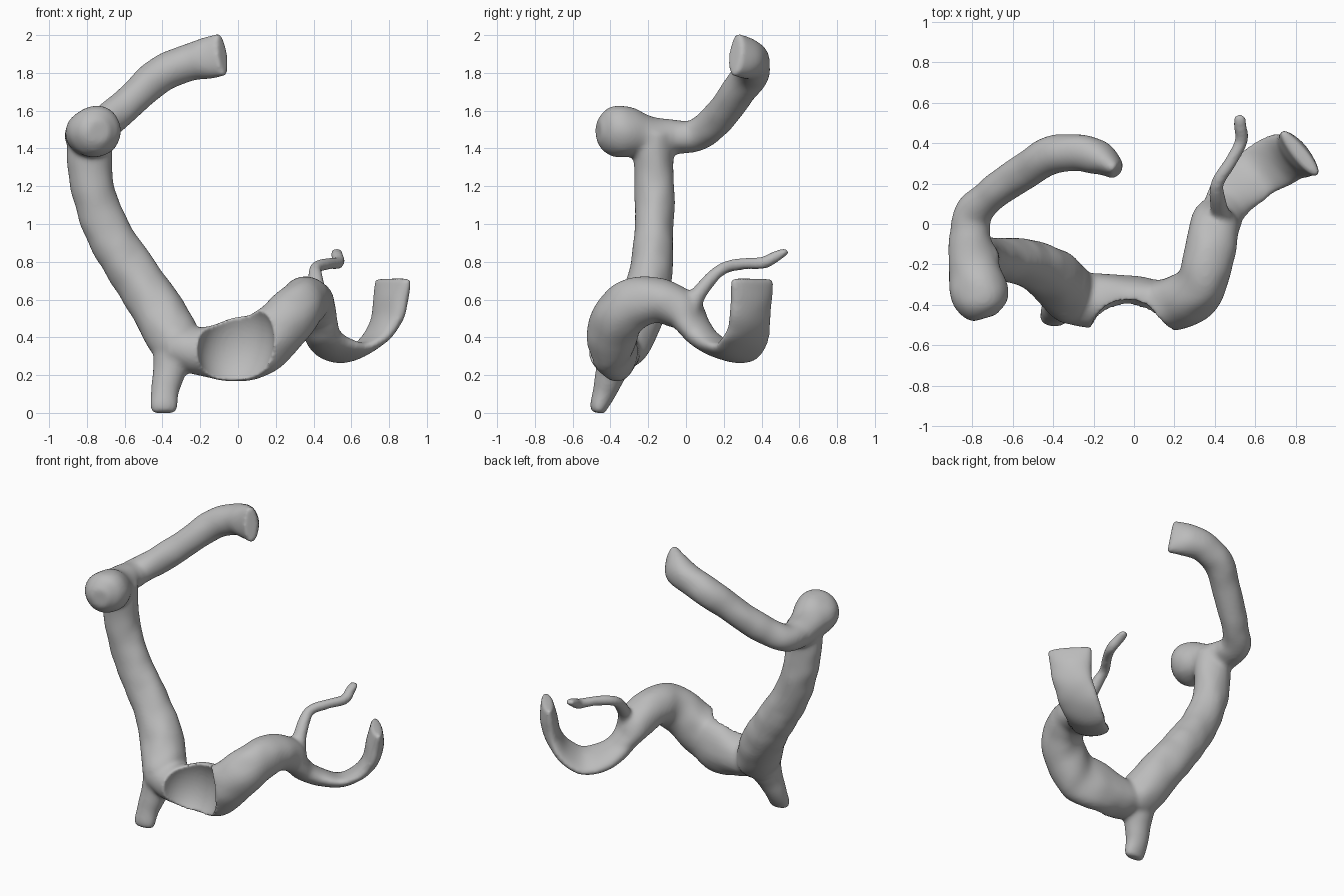
import bpy, bmesh, math
from mathutils import Vector, noise

cube = bpy.data.objects.get("Cube")
if cube:
    bpy.data.objects.remove(cube, do_unlink=True)

grey = bpy.data.materials.new("soft grey")
grey.use_nodes = True
COLOUR = (0.5, 0.5, 0.5, 1)
grey.diffuse_color = COLOUR
grey.node_tree.nodes["Principled BSDF"].inputs["Base Color"].default_value = COLOUR


def spline(points, steps=6):
    """Catmull-Rom through tuples of x, y, z, half-width, half-thickness."""
    pts = [Vector(p) for p in points]
    pts = [2 * pts[0] - pts[1]] + pts + [2 * pts[-1] - pts[-2]]
    out = []
    for a, b, c, d in zip(pts, pts[1:], pts[2:], pts[3:]):
        for i in range(steps):
            t = i / steps
            out.append(0.5 * (2 * b + (c - a) * t + (2 * a - 5 * b + 4 * c - d) * t * t
                              + (3 * b - a - 3 * c + d) * t ** 3))
    return out + [pts[-2]]


def sweep(bm, points, width_axis, sides=24):
    """Capped, slightly lumpy elliptical tube; width_axis sets where the half-width points."""
    path = spline(points)
    rings = []
    for i, p in enumerate(path):
        ahead = path[min(i + 1, len(path) - 1)]
        behind = path[max(i - 1, 0)]
        tangent = (Vector(ahead[:3]) - Vector(behind[:3])).normalized()
        u = Vector(width_axis)
        u = (u - tangent * u.dot(tangent)).normalized()
        v = tangent.cross(u)
        ring = []
        for k in range(sides):
            ang = math.tau * k / sides
            offset = u * p[3] * math.cos(ang) + v * p[4] * math.sin(ang)
            lump = 1 + .07 * noise.noise((Vector(p[:3]) + offset) * 9)
            ring.append(bm.verts.new(Vector(p[:3]) + offset * lump))
        rings.append(ring)
    for r, s in zip(rings, rings[1:]):
        for k in range(sides):
            n = (k + 1) % sides
            bm.faces.new((r[k], r[n], s[n], s[k]))
    bm.faces.new(rings[0][::-1])
    bm.faces.new(rings[-1])


bm = bmesh.new()

# Main trunk
sweep(bm, [(-.79, -.17, 1.48, .11, .12), (-.785, -.17, 1.32, .105, .12),
           (-.76, -.165, 1.15, .105, .115), (-.69, -.17, .96, .105, .12),
           (-.54, -.19, .72, .115, .13), (-.41, -.25, .52, .135, .14),
           (-.32, -.34, .36, .15, .135), (-.27, -.37, .29, .11, .09)], (0, 1, 0))

# Blunt front knob
sweep(bm, [(-.815, .03, 1.46, .08, .08), (-.81, -.1, 1.46, .095, .11),
           (-.79, -.22, 1.47, .11, .125), (-.77, -.31, 1.485, .13, .145),
           (-.755, -.38, 1.49, .135, .14), (-.745, -.43, 1.49, .11, .11),
           (-.735, -.465, 1.49, .06, .06)], (0, 0, 1))

# Upper arm with flared cut end
sweep(bm, [(-.81, -.03, 1.46, .085, .1), (-.795, .05, 1.47, .085, .095),
           (-.71, .14, 1.53, .09, .085), (-.57, .24, 1.65, .09, .09),
           (-.42, .335, 1.785, .095, .095), (-.28, .355, 1.85, .1, .09),
           (-.17, .325, 1.875, .11, .085), (-.08, .26, 1.895, .115, .045)], (0, 0, 1))

# Bottom stub
sweep(bm, [(-.33, -.35, .36, .12, .12), (-.36, -.39, .23, .09, .09),
           (-.385, -.43, .12, .075, .065), (-.39, -.46, .04, .075, .05),
           (-.39, -.465, 0, .065, .035)], (1, 0, 0))

# Big arched tube
sweep(bm, [(-.36, -.37, .35, .1, .12), (-.2, -.38, .325, .13, .135),
           (0, -.375, .335, .17, .12), (.14, -.4, .38, .165, .13),
           (.26, -.37, .49, .145, .135), (.34, -.28, .575, .14, .125),
           (.375, -.14, .595, .12, .125), (.395, -.02, .54, .11, .125),
           (.425, .04, .46, .075, .115), (.47, .1, .385, .06, .1)], (0, 0, 1))

# Flattened curling branch, rolled so its near edge is higher
sweep(bm, [(.41, .01, .49, .09, .07), (.44, .07, .415, .11, .065),
           (.51, .17, .345, .13, .055), (.61, .25, .32, .135, .042),
           (.71, .31, .38, .135, .042), (.78, .335, .48, .13, .052),
           (.81, .345, .6, .135, .055), (.818, .352, .71, .145, .035)], (-.65, .76, -.28))

# Thin tendril
sweep(bm, [(.43, .01, .53, .08, .07), (.425, .06, .62, .05, .045),
           (.41, .14, .72, .04, .036), (.415, .21, .77, .034, .034),
           (.48, .31, .79, .033, .033), (.53, .41, .795, .033, .035),
           (.525, .48, .83, .034, .03), (.52, .54, .86, .03, .018)], (1, 0, 0))

bmesh.ops.recalc_face_normals(bm, faces=bm.faces)
mesh = bpy.data.meshes.new("branching_tube")
bm.to_mesh(mesh)
bm.free()
mesh.materials.append(grey)
body = bpy.data.objects.new("branching_tube", mesh)
bpy.context.collection.objects.link(body)

# Cutter for the scooped hollow in the front
bpy.ops.mesh.primitive_uv_sphere_add(segments=40, ring_count=24, location=(-.01, -.525, .36))
scoop = bpy.context.object
scoop.name = "hollow_cutter"
scoop.scale = (.2, .18, .25)
scoop.rotation_euler = (0, .25, -.25)
scoop.data.materials.append(grey)
scoop.hide_render = True
scoop.hide_set(True)


def remesh(name, size):
    mod = body.modifiers.new(name, "REMESH")
    mod.mode = "VOXEL"
    mod.voxel_size = size
    mod.use_smooth_shade = True


# Fuse the branches, carve the hollow, soften the joins
remesh("fuse", .012)
blend = body.modifiers.new("blend", "SMOOTH")
blend.factor = .5
blend.iterations = 8
carve = body.modifiers.new("carve", "BOOLEAN")
carve.operation = "DIFFERENCE"
carve.solver = "EXACT"
carve.object = scoop
remesh("even", .01)
soften = body.modifiers.new("soften", "SMOOTH")
soften.factor = .5
soften.iterations = 4
